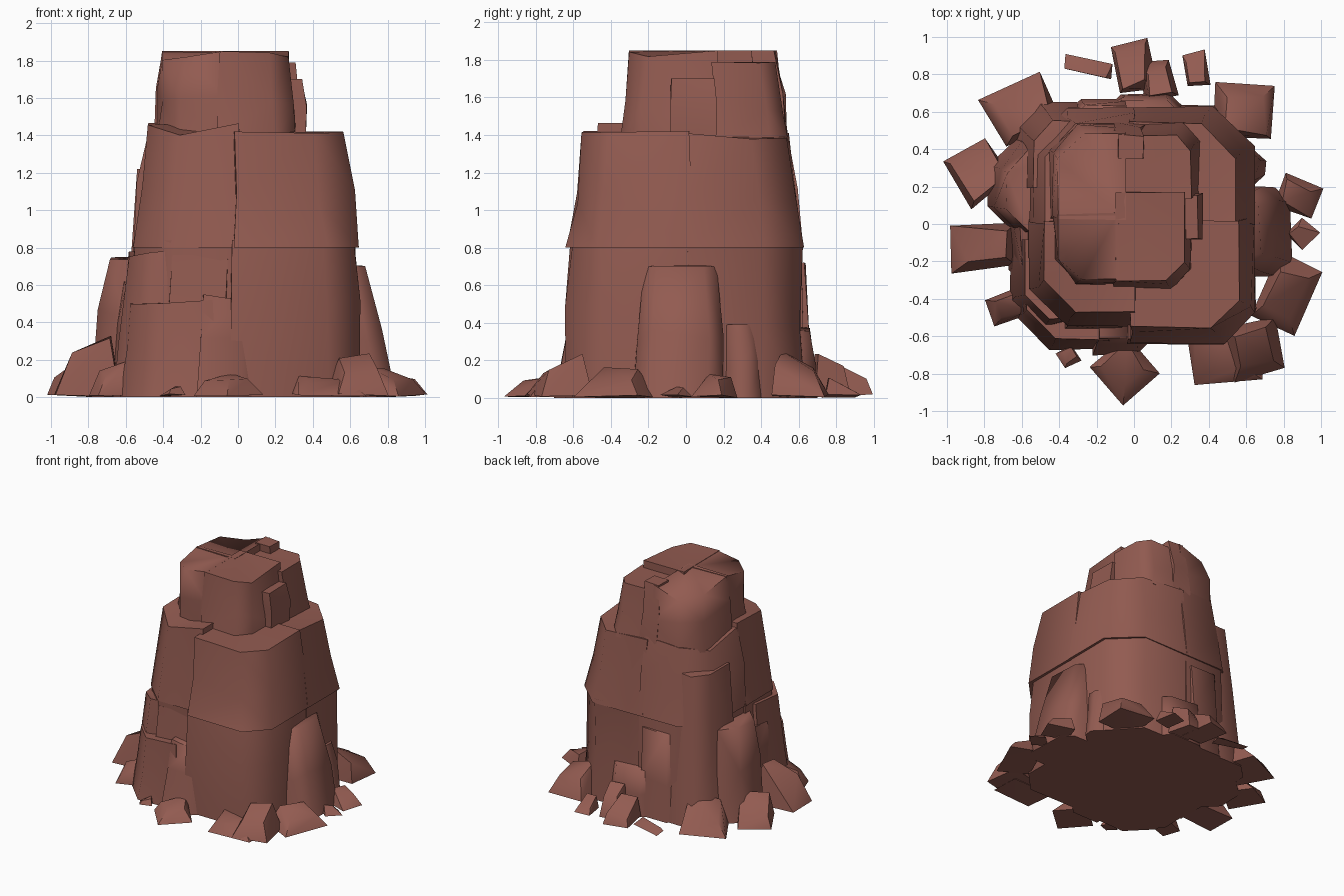
import bpy, bmesh, random
from math import cos, sin, radians
from mathutils import Vector

if "Cube" in bpy.data.objects:
    bpy.data.objects.remove(bpy.data.objects["Cube"])

random.seed(11)
mat = bpy.data.materials.new("red brown rock")
mat.diffuse_color = (0.29, 0.105, 0.082, 1)
mat.use_nodes = True
mat.node_tree.nodes["Principled BSDF"].inputs["Base Color"].default_value = mat.diffuse_color


def finish(name, bm, angle):
    bmesh.ops.recalc_face_normals(bm, faces=bm.faces[:])
    me = bpy.data.meshes.new(name)
    bm.to_mesh(me)
    bm.free()
    me.materials.append(mat)
    ob = bpy.data.objects.new(name, me)
    bpy.context.collection.objects.link(ob)
    bpy.ops.object.select_all(action='DESELECT')
    ob.select_set(True)
    bpy.context.view_layer.objects.active = ob
    bpy.ops.object.shade_smooth_by_angle(angle=radians(angle))


def outline(x0, x1, y0, y1, corner, c):
    """Rectangle whose corners named in `corner` are cut off by c; flags mark cuts."""
    pts = []
    for key, x, y, sx, sy in (("a", x0, y0, 1, 1), ("b", x1, y0, -1, 1),
                              ("c", x1, y1, -1, -1), ("d", x0, y1, 1, -1)):
        if key in corner:
            p = [(x, y + sy * c, 1), (x + sx * c, y, 1)]
            pts += p[::-1] if key in "bd" else p
        else:
            pts.append((x, y, 0))
    return pts


def block(name, z0, z1, box, scale, corner="", c=0.08, jit=0.022, drop=0.03):
    """Craggy column narrowing towards the tower axis by `scale`, cut corners worn down."""
    bm = bmesh.new()
    foot = outline(*box, corner, c)
    n, rings = len(foot), []
    for t in (0, 0.5, 1):
        k = 1 + (scale - 1) * t
        j = jit if t == 0.5 else jit * 0.35
        ring = []
        for x, y, cut in foot:
            z = z0 + (z1 - z0) * t
            if t == 0.5:
                z += random.uniform(-.12, .12) * (z1 - z0)
            elif t == 1 and cut:
                z -= random.uniform(0, drop)
            ring.append(bm.verts.new((x * k + random.uniform(-j, j),
                                      y * k + random.uniform(-j, j), z)))
        rings.append(ring)
    for r, s in zip(rings, rings[1:]):
        for i in range(n):
            bm.faces.new((r[i], r[i - n + 1], s[i - n + 1], s[i]))
    bm.faces.new(rings[0][::-1])
    bm.faces.new(rings[-1])
    bmesh.ops.triangulate(bm, faces=bm.faces[:])
    finish(name, bm, 75)


def stone(name, x, y, w, d, rot, h):
    """Loose angular stone, its blunt crown leaning towards the tower."""
    bm = bmesh.new()
    peak = Vector((x, y)) * 0.96
    ca, sa = cos(radians(rot)), sin(radians(rot))
    for u, v in ((-1, -1), (1, -1), (1, 1), (-1, 1)):
        u *= w / 2 * random.uniform(.85, 1.1)
        v *= d / 2 * random.uniform(.85, 1.1)
        p = Vector((x + u * ca - v * sa, y + u * sa + v * ca))
        q = peak.lerp(p, random.uniform(.4, .85))
        # outward corners stay low, inward corners rise to the crown
        inner = p.length < Vector((x, y)).length
        bm.verts.new((p.x, p.y, random.uniform(0, .02)))
        bm.verts.new((q.x, q.y, h * random.uniform(.8, 1) if inner else h * random.uniform(.3, .75)))
    bmesh.ops.convex_hull(bm, input=bm.verts[:])
    bmesh.ops.delete(bm, geom=[v for v in bm.verts if not v.link_faces], context='VERTS')
    finish(name, bm, 45)


# Two tiers of quarter columns: outer x, outer y, corner, cut, lower narrowing, top
quarters = [("front_right", .65, -.64, 'b', .17, .95, 1.42),
            ("back_right", .64, .63, 'c', .22, .98, 1.41),
            ("back_left", -.56, .62, 'd', .2, .98, 1.43),
            ("front_left", -.56, -.55, 'a', .2, .98, 1.465)]
for name, x, y, key, cut, narrow, top in quarters:
    box = (min(x, -.03), max(x, .0), min(y, 0), max(y, .02))
    block("lower_" + name, 0, .84, box, narrow, key, cut)
    block("middle_" + name, .8, top, box, .86, key, cut, .022, .07)

# Summit blocks with a stepped notch at the back right
block("summit_front_left", 1.36, 1.85, (-.44, -.09, -.33, .06), .91, "a", .13, .02, .06)
block("summit_back_left", 1.36, 1.85, (-.45, -.05, .03, .54), .9, "d", .15, .02, .08)
block("summit_right", 1.36, 1.85, (-.11, .31, -.35, .19), .87, "b", .11, .02, .05)
block("summit_back_step", 1.36, 1.79, (-.1, .35, .15, .54), .88, "c", .09)
block("summit_back_rim", 1.36, 1.85, (-.1, .06, .4, .54), .88)
block("summit_side_step", 1.36, 1.7, (.2, .36, -.08, .16), .96)

# Slabs leaning against the tower
block("left_slab_tall", 0, .76, (-.78, -.4, -.05, .45), .87, "ad", .14)
block("left_slab_low", 0, .62, (-.67, -.4, -.34, 0), .9, "a", .1)
block("back_left_column", 0, 1.22, (-.63, -.3, .22, .65), .85, "d", .12)
block("front_left_slab_outer", 0, .78, (-.66, -.36, -.57, -.1), .88, "a", .14)
block("front_left_slab_inner", 0, .76, (-.4, -.06, -.62, -.3), .87)
block("front_left_slab_low", 0, .52, (-.63, -.15, -.67, -.3), .92, "a", .18)
block("front_wedge", 0, .55, (-.22, .17, -.7, -.4), .87, "b", .16, .02, .18)
block("right_slab", 0, .71, (.5, .84, -.28, .2), .8, "bc", .08)
block("right_back_slab", 0, .4, (.5, .7, .18, .42), .92, "bc")
block("back_slab_low", 0, .38, (-.15, .27, .5, .7), .95, "cd")
block("back_slab_tall", 0, .72, (-.36, -.04, .5, .67), .94, "d")

# Fallen stones around the foot: x, y, width, depth, turn, height
left_stones = [(-.6, .62, .36, .28, 25, .27), (-.84, .28, .26, .27, 35, .24),
               (-.8, -.12, .37, .25, 5, .36), (-.67, -.44, .2, .15, 20, .2),
               (-.35, -.71, .1, .1, 30, .07), (-.25, .84, .26, .08, -12, .06),
               (0, .84, .22, .28, 12, .2), (.13, .77, .17, .22, 10, .24)]
right_stones = [(-.04, -.79, .28, .28, 42, .15), (.5, -.72, .42, .24, 3, .14),
                (.64, -.67, .3, .28, 15, .25), (.82, -.37, .25, .42, -25, .17),
                (.9, -.05, .13, .13, 45, .06), (.87, .15, .22, .2, -20, .13),
                (.6, .6, .32, .32, -3, .28), (.33, .83, .13, .18, 8, .12)]
for i, values in enumerate(left_stones + right_stones):
    stone(f"fallen_stone_{i + 1}", *values)
